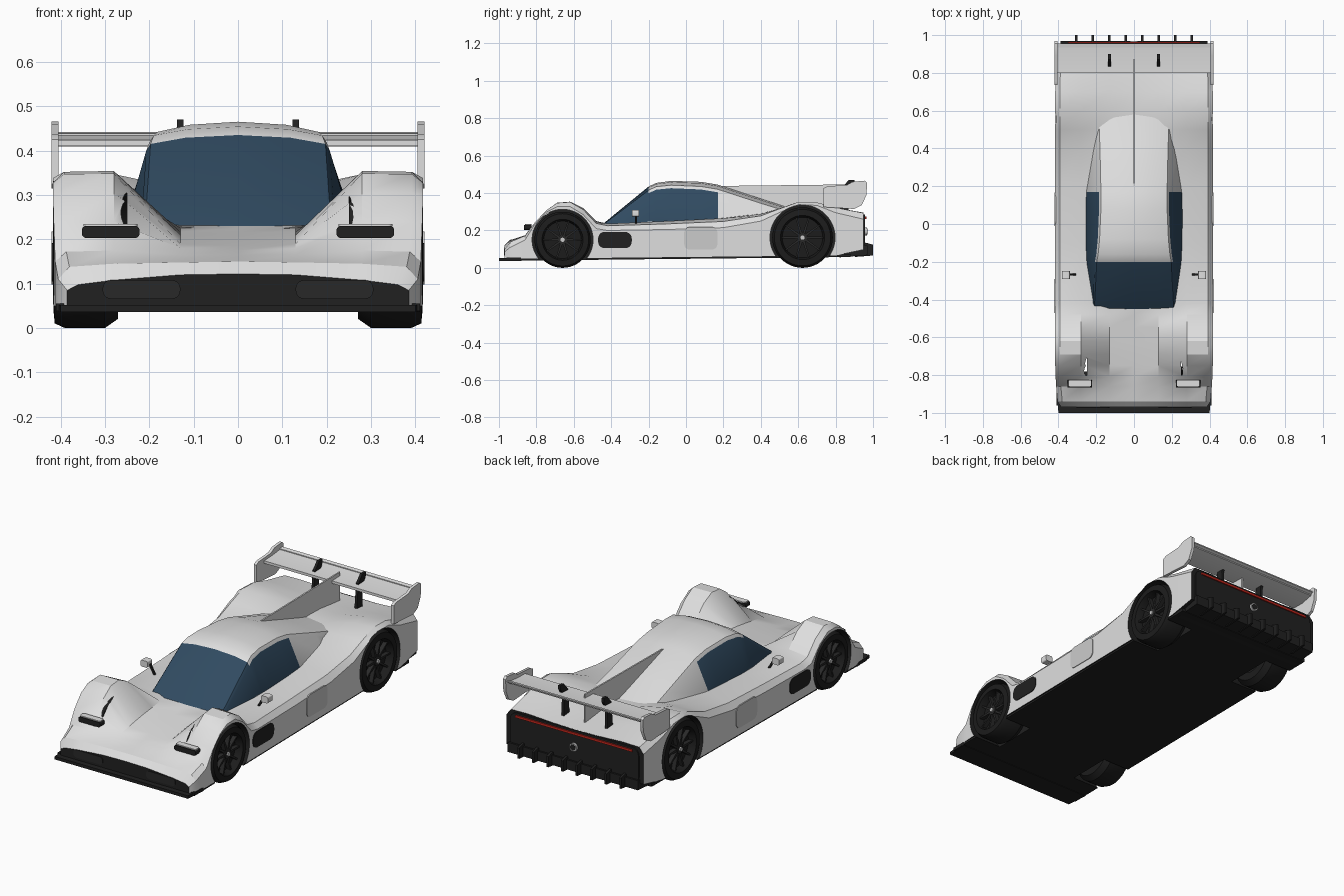
import bpy, bmesh, math
from math import sin, cos, pi
from mathutils import Vector

cube = bpy.data.objects.get("Cube")
if cube:
    bpy.data.objects.remove(cube, do_unlink=True)


def material(name, color):
    m = bpy.data.materials.new(name)
    m.use_nodes = True
    m.diffuse_color = (*color, 1)
    bsdf = next(n for n in m.node_tree.nodes if n.type == 'BSDF_PRINCIPLED')
    bsdf.inputs["Base Color"].default_value = (*color, 1)
    return m


white = material("white_paint", (.74, .74, .74))
grey = material("pale_grey", (.6, .6, .6))
black = material("carbon_black", (.015, .015, .015))
rubber = material("tyre_rubber", (.012, .012, .012))
rim_dark = material("rim_dark", (.022, .022, .022))
glass = material("blue_glass", (.03, .07, .12))
red = material("tail_red", (.55, .02, .012))


def build(name, verts, faces, mats, index=None, angle=30):
    """Make a mesh object with outward normals and angle-based smoothing."""
    me = bpy.data.meshes.new(name)
    me.from_pydata(verts, [], faces)
    for m in mats:
        me.materials.append(m)
    for p in me.polygons:
        p.material_index = index[p.index] if index else 0
        p.use_smooth = True
    bm = bmesh.new()
    bm.from_mesh(me)
    bmesh.ops.recalc_face_normals(bm, faces=bm.faces)
    bm.to_mesh(me)
    bm.free()
    me.set_sharp_from_angle(angle=math.radians(angle))
    ob = bpy.data.objects.new(name, me)
    bpy.context.collection.objects.link(ob)
    return ob


def prism(name, axis, pts, a, b, mat):
    """Extrude a flat outline along an axis from a to b."""
    place = {'x': lambda u, v, t: (t, u, v), 'y': lambda u, v, t: (u, t, v),
             'z': lambda u, v, t: (u, v, t)}[axis]
    n = len(pts)
    verts = [place(u, v, t) for t in (a, b) for u, v in pts]
    faces = [(i, (i + 1) % n, n + (i + 1) % n, n + i) for i in range(n)]
    faces += [tuple(range(n)), tuple(range(n, 2 * n))]
    return build(name, verts, faces, [mat])


def rect(u0, u1, v0, v1):
    return [(u0, v0), (u1, v0), (u1, v1), (u0, v1)]


def rounded(u0, u1, v0, v1, r, steps=5):
    pts = []
    corners = [(u1 - r, v1 - r), (u0 + r, v1 - r), (u0 + r, v0 + r), (u1 - r, v0 + r)]
    for q, (cu, cv) in enumerate(corners):
        for s in range(steps + 1):
            t = (q + s / steps) * pi / 2
            pts.append((cu + r * cos(t), cv + r * sin(t)))
    return pts


def circle(cu, cv, r, n=48):
    return [(cu + r * cos(2 * pi * i / n), cv + r * sin(2 * pi * i / n)) for i in range(n)]


def loft(name, stations, mats, rule, cap, angle=30):
    """Skin mirrored half sections (y, [(x, z)...]) running from centre top to the sill."""
    verts, faces, index = [], [], []
    for y, half in stations:
        ring = half + [(-x, z) for x, z in reversed(half[1:])]
        verts += [(x, y, z) for x, z in ring]
    n = len(ring)
    for i in range(len(stations) - 1):
        for j in range(n):
            k = (j + 1) % n
            faces.append((i * n + j, i * n + k, (i + 1) * n + k, (i + 1) * n + j))
            index.append(rule(i, min(j, n - 1 - j)))
    last = (len(stations) - 1) * n
    faces += [tuple(range(n)), tuple(range(last, last + n))]
    return build(name, verts, faces, mats, index + [cap, cap], angle)


# Body shell: y, centre, hood edge, fender crown, fender edge, side crease, half width
rows = [
    (-.97, .122, .12, .108, .098, .085, .385), (-.94, .15, .148, .145, .138, .11, .405),
    (-.86, .165, .165, .175, .172, .15, .412), (-.81, .175, .18, .24, .24, .23, .415),
    (-.75, .185, .19, .305, .305, .296, .417), (-.69, .195, .2, .348, .347, .327, .417),
    (-.62, .205, .21, .354, .352, .328, .417), (-.55, .215, .217, .32, .312, .285, .417),
    (-.48, .225, .226, .25, .238, .21, .417), (-.42, .235, .235, .236, .225, .2, .417),
    (-.1, .248, .248, .25, .235, .205, .417), (.2, .27, .27, .265, .248, .215, .417),
    (.4, .29, .29, .288, .278, .25, .417), (.5, .305, .305, .318, .316, .296, .417),
    (.6, .315, .315, .347, .352, .338, .417), (.7, .312, .314, .343, .35, .334, .417),
    (.8, .3, .302, .32, .322, .295, .415), (.95, .285, .287, .295, .293, .26, .41)]
shell = []
for y, zc, zh, zf, ze, zs, w in rows:
    floor_z = .058 + .01 * y + (.03 if y > .9 else 0)
    shell.append((y, [(0, zc), (.13, zh), (.28, zf), (w - .025, ze), (w, zs), (w, floor_z)]))
body = loft("body_shell", shell, [white, black], lambda i, k: int(k == 5), 1)

# Floor tray
floor = prism("floor_tray", 'x', [(-.96, .038), (.88, .058), (.88, .075), (-.96, .055)],
              -.41, .41, black)
floor.data.materials.append(black)

# Wheel arches cut from the shell and tray
axles = [("front", -.66, .15, .15, .163), ("rear", .623, .162, .162, .174)]
for label, y, z, r, arch in axles:
    for side in (1, -1):
        cutter = prism("arch_cutter", 'x', circle(y, z, arch), side * .25, side * .5, white)
        cutter.data.materials.append(black)
        for p in cutter.data.polygons:
            p.material_index = 1
        cutter.hide_render = True
        for ob in (body, floor):
            mod = ob.modifiers.new("arch", 'BOOLEAN')
            mod.object, mod.operation, mod.solver = cutter, 'DIFFERENCE', 'EXACT'
            bpy.context.view_layer.objects.active = ob
            bpy.ops.object.modifier_apply(modifier=mod.name)
        bpy.data.objects.remove(cutter, do_unlink=True)
for ob in (body, floor):
    ob.data.set_sharp_from_angle(angle=math.radians(30))

# Canopy: y, base half width, roof half width, roof edge height, roof centre height
cabin = [(-.45, .22, .21, .226, .23), (-.2, .25, .197, .415, .435), (-.16, .252, .19, .434, .454),
         (-.08, .256, .182, .442, .465), (.08, .26, .175, .435, .46), (.17, .26, .175, .42, .445),
         (.4, .235, .18, .345, .37), (.53, .215, .185, .305, .328), (.59, .19, .17, .29, .31)]
sections = []
for y, wb, wr, ze, zc in cabin:
    sections.append((y, [(0, zc), (wr * .6, zc - .3 * (zc - ze)), (wr, ze), (wr + .01, ze - .016),
                         (wb, min(.248, ze - .03)), (wb, .16)]))
loft("canopy", sections, [white, glass],
     lambda i, k: int((i == 0 and k < 4) or (i < 5 and k == 3)), 0, 25)

# Wheels: tyre, rim, spokes and hub
for label, y, z, r, arch in axles:
    for side in (1, -1):
        profile = [(.27, .6), (.27, .86), (.3, 1), (.39, 1), (.413, .93), (.416, .73), (.4, .7),
                   (.37, .66)]
        n, m = 48, len(profile)
        verts = [(side * x, y + r * f * cos(2 * pi * i / n), z + r * f * sin(2 * pi * i / n))
                 for i in range(n) for x, f in profile]
        faces = [(i * m + j, i * m + (j + 1) % m, (i + 1) % n * m + (j + 1) % m, (i + 1) % n * m + j)
                 for i in range(n) for j in range(m)]
        build(label + "_tyre", verts, faces, [rubber])
        prism(label + "_rim_disc", 'x', circle(y, z, r * .7), side * .28, side * .375, rubber)
        for k in range(10):
            t = 2 * pi * k / 10
            d, e = Vector((cos(t), sin(t))), Vector((-sin(t), cos(t)))
            c = Vector((y, z))
            pts = [c + d * r * a + e * b for a, b in
                   ((.1, -.007), (.7, -.004), (.7, .004), (.1, .007))]
            prism(label + "_spoke", 'x', [tuple(p) for p in pts], side * .37, side * .398, rim_dark)
        prism(label + "_hub", 'x', circle(y, z, .025, 20), side * .37, side * .402, rim_dark)
        prism(label + "_hub_nut", 'x', circle(y, z, .012, 8), side * .4, side * .41, grey)

# Nose: splitter and dark intake panels
prism("front_splitter", 'z', [(-.4, -1), (.4, -1), (.41, -.88), (-.41, -.88)], .036, .052, black)
for side in (1, -1):
    xs = sorted((side * .13, side * .305))
    prism("intake_panel", 'y', rounded(*xs, .066, .108, .018), -.974, -.965, rim_dark)
    # Lamp pods with pale caps
    xs = sorted((side * .222, side * .352))
    prism("lamp_pod", 'y', rounded(*xs, .203, .23, .01), -.865, -.825, black)
    prism("lamp_cap", 'z', rounded(xs[0] + .004, xs[1] - .004, -.86, -.826, .01), .229, .235, white)

    # Flank details
    xa, xb = side * .414, side * .4205
    prism("side_vent", 'x', rounded(-.47, -.29, .105, .192, .035), xa, xb, black)
    prism("side_panel", 'x', rounded(-.01, .168, .098, .218, .03), xa, xb, grey)

    # Mirrors
    xs = sorted((side * .34, side * .382))
    prism("mirror", 'y', rounded(*xs, .275, .31, .008), -.29, -.25, white)
    prism("mirror_arm", 'y', [(side * .305, .235), (side * .315, .235), (side * .35, .29),
                              (side * .335, .29)], -.272, -.262, black)

    # Rear wing end plates and stays
    prism("wing_end_plate", 'x', [(.735, .325), (.735, .425), (.755, .436), (.86, .443), (.89, .46),
                                  (.955, .466), (.968, .455), (.965, .39), (.94, .335), (.9, .315)],
          side * .404, side * .42, white)
    prism("wing_stay", 'x', [(.82, .28), (.87, .28), (.868, .4), (.9, .45), (.9, .47), (.87, .47),
                             (.835, .43)], side * .123, side * .137, black)

# Rear wing and centre fin
prism("rear_wing", 'x', [(.8, .41), (.87, .409), (.94, .424), (.94, .434), (.87, .426), (.8, .424)],
      -.406, .406, white)
prism("wing_flap", 'x', [(.935, .428), (.955, .436), (.955, .442), (.935, .438)], -.406, .406, white)
prism("centre_fin", 'x', [(.2, .425), (.2, .438), (.87, .446), (.87, .28), (.55, .3)],
      -.004, .004, white)

# Tail: diffuser, strakes, lamp bar and exhaust
prism("diffuser", 'x', [(.82, .056), (.97, .068), (.97, .12), (.82, .1)], -.39, .39, black)
prism("tail_panel", 'y', rounded(-.385, .385, .09, .285, .04), .945, .957, black)
for k in range(8):
    x = -.306 + k * .0874
    prism("diffuser_strake", 'x', [(.9, .058), (1, .066), (1, .124), (.96, .135)],
          x - .006, x + .006, black)
prism("tail_lamp", 'y', rect(-.35, .35, .262, .274), .95, .964, red)
prism("exhaust", 'y', circle(0, .195, .022, 20), .95, .968, grey)
prism("exhaust_bore", 'y', circle(0, .195, .016, 20), .96, .97, black)
